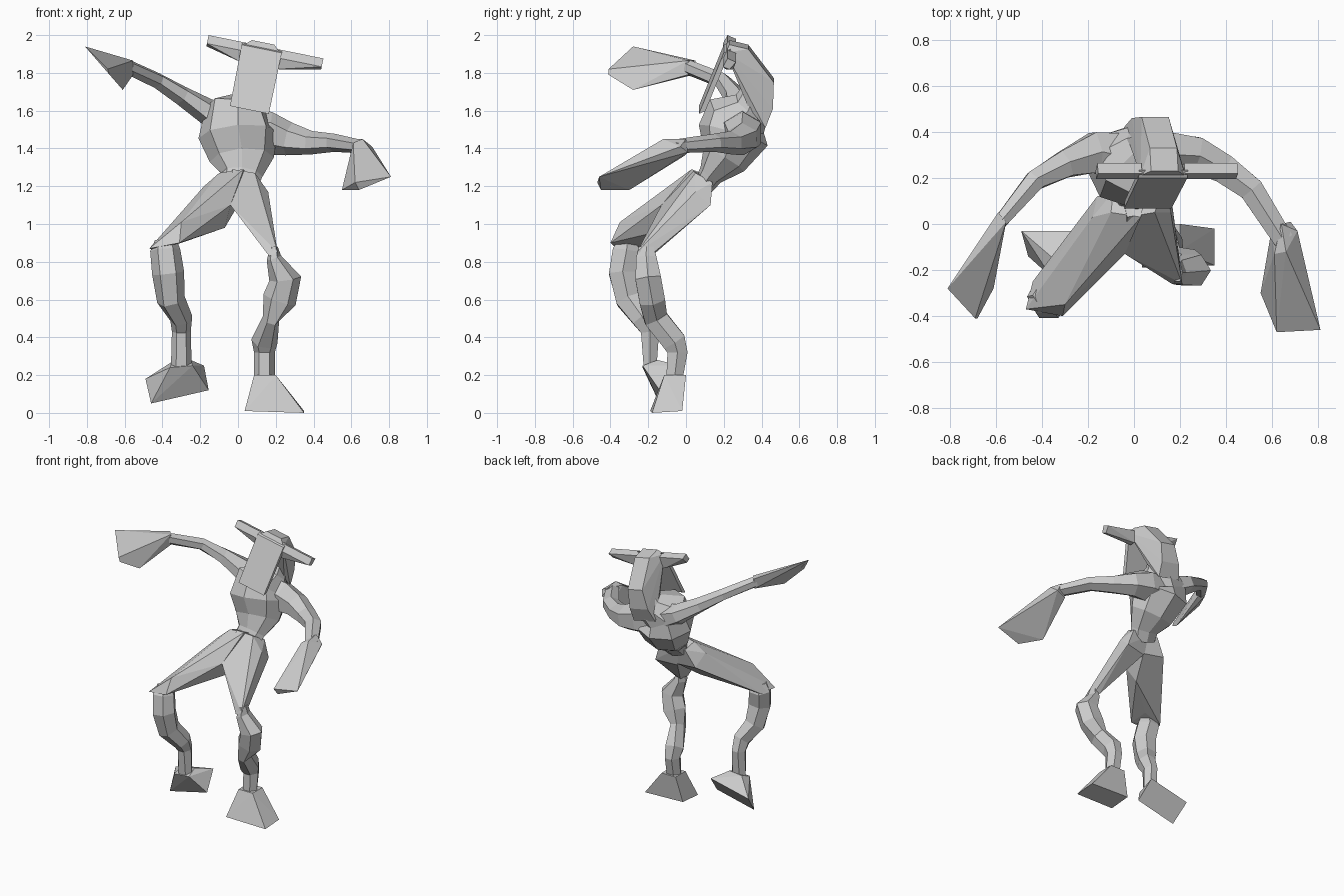
import bpy, bmesh, math
from mathutils import Vector, Matrix

cube = bpy.data.objects.get("Cube")
if cube:
    bpy.data.objects.remove(cube, do_unlink=True)

grey = bpy.data.materials.new("pale_grey")
grey.use_nodes = True
colour = (0.6, 0.6, 0.6, 1)
grey.diffuse_color = colour
grey.node_tree.nodes["Principled BSDF"].inputs["Base Color"].default_value = colour


def finish(name, bm):
    """Turn a bmesh into a flat-shaded object."""
    bmesh.ops.recalc_face_normals(bm, faces=bm.faces)
    mesh = bpy.data.meshes.new(name)
    bm.to_mesh(mesh)
    bm.free()
    mesh.materials.append(grey)
    obj = bpy.data.objects.new(name, mesh)
    bpy.context.collection.objects.link(obj)
    return obj


def hull(name, points):
    """Faceted solid wrapped around a few corner points."""
    bm = bmesh.new()
    for p in points:
        bm.verts.new(p)
    result = bmesh.ops.convex_hull(bm, input=bm.verts)
    spare = [v for v in result["geom_interior"] if isinstance(v, bmesh.types.BMVert)]
    bmesh.ops.delete(bm, geom=spare, context="VERTS")
    bmesh.ops.dissolve_limit(bm, angle_limit=math.radians(2), verts=bm.verts, edges=bm.edges)
    return finish(name, bm)


def ring_points(centre, tangent, side, a, b, sides):
    """Polygon across the tangent: half-size a along side, b along the other axis."""
    t = tangent.normalized()
    u = (side - t * side.dot(t)).normalized()
    v = t.cross(u)
    points = []
    for i in range(sides):
        ang = math.tau * i / sides
        points.append(centre + u * a * math.cos(ang) + v * b * 1.12 * math.sin(ang))
    return points


def loft(name, sections, side, sides=6):
    """Skin polygon sections given as x, y, z, half width, half depth."""
    bm = bmesh.new()
    centres = [Vector(s[:3]) for s in sections]
    last = len(centres) - 1
    rings = []
    for i, s in enumerate(sections):
        tangent = centres[min(i + 1, last)] - centres[max(i - 1, 0)]
        pts = ring_points(centres[i], tangent, side, s[3], s[4], sides)
        rings.append([bm.verts.new(p) for p in pts])
    for low, high in zip(rings, rings[1:]):
        for i in range(sides):
            j = (i + 1) % sides
            bm.faces.new((low[i], low[j], high[j], high[i]))
    bm.faces.new(rings[0])
    bm.faces.new(rings[-1])
    return finish(name, bm)


across = Vector((1, 0, 0))
upward = Vector((0, 0, 1))

# Torso: narrow waist, swelling chest, neck rising towards the back
loft("torso", [
    (0, .09, 1.2, .1, .05),
    (.02, .13, 1.26, .11, .06),
    (.02, .2, 1.34, .17, .11),
    (0, .25, 1.47, .21, .17),
    (0, .27, 1.57, .18, .15),
    (.06, .35, 1.63, .1, .09),
    (.09, .38, 1.74, .06, .06),
], across, 8)

# Thighs: broad at the hip, meeting at the crotch and tapering to the knee
hull("left_thigh", [
    (-.03, .03, 1.29), (.09, .05, 1.27), (-.05, .13, 1.25), (.12, .14, 1.22),
    (.16, .05, 1.17), (.16, .13, 1.1), (-.04, -.13, 1.1), (0, .1, 1.09),
    (.2, -.17, .85), (.165, -.17, .84), (.165, -.26, .83), (.21, -.26, .85),
])
hull("right_thigh", [
    (-.1, .05, 1.27), (.03, .03, 1.29), (-.09, .14, 1.24), (.05, .13, 1.25),
    (-.18, .03, 1.2), (-.16, .12, 1.12), (-.04, -.13, 1.1), (-.07, -.06, .98), (0, .1, 1.1),
    (-.47, -.37, .87), (-.44, -.25, .86), (-.3, -.24, .9), (-.3, -.35, 1.01),
    (-.3, -.2, 1.01), (-.31, -.4, .9),
])

# Lower legs: bent knee, shin and narrow ankle
loft("right_lower_leg", [
    (-.38, -.31, .91, .06, .05),
    (-.385, -.315, .86, .08, .075),
    (-.37, -.335, .74, .085, .075),
    (-.355, -.3, .6, .075, .072),
    (-.3, -.225, .5, .06, .062),
    (-.3, -.19, .43, .05, .05),
    (-.3, -.19, .24, .055, .035),
], across)
loft("left_lower_leg", [
    (.19, -.21, .88, .02, .04),
    (.19, -.21, .82, .04, .055),
    (.25, -.2, .71, .085, .07),
    (.22, -.18, .6, .09, .07),
    (.175, -.16, .5, .045, .065),
    (.14, -.065, .38, .07, .065),
    (.14, -.045, .32, .055, .055),
    (.14, -.06, .19, .055, .045),
], across)

# Feet: flared blocks, one flat on the ground and one lifted at the heel
hull("left_foot", [
    (.085, -.115, .2), (.2, -.115, .2), (.085, 0, .2), (.2, 0, .2),
    (.035, -.19, .01), (.35, -.18, 0), (.04, -.02, .02), (.35, -.02, .01),
])
hull("right_foot", [
    (-.36, -.23, .24), (-.24, -.23, .25), (-.35, -.15, .27), (-.25, -.15, .28),
    (-.49, -.03, .18), (-.46, -.14, .05), (-.155, -.14, .12), (-.18, -.03, .25),
])

# Arms: shoulder, elbow and wrist
loft("right_arm", [
    (-.04, .29, 1.53, .1, .11),
    (-.17, .31, 1.6, .068, .09),
    (-.3, .26, 1.68, .052, .06),
    (-.43, .19, 1.76, .042, .045),
    (-.58, .01, 1.83, .04, .03),
], upward)
loft("left_arm", [
    (.05, .29, 1.49, .12, .1),
    (.16, .3, 1.48, .115, .1),
    (.27, .3, 1.45, .088, .08),
    (.39, .24, 1.43, .062, .065),
    (.51, .15, 1.43, .048, .055),
    (.65, -.07, 1.41, .036, .045),
], upward)

# Hands: paddles widening from the wrist
hull("right_hand", [
    (-.59, .05, 1.865), (-.555, .01, 1.865), (-.555, .01, 1.79), (-.59, .04, 1.79),
    (-.81, -.28, 1.94), (-.69, -.41, 1.82), (-.68, -.41, 1.79), (-.61, -.28, 1.71),
])
hull("left_hand", [
    (.61, -.13, 1.43), (.66, -.12, 1.45), (.71, -.03, 1.41), (.6, -.01, 1.36),
    (.64, 0, 1.45), (.68, .01, 1.38),
    (.81, -.46, 1.25), (.62, -.47, 1.22), (.64, -.45, 1.18), (.55, -.3, 1.18),
])

# Head parts share one tilted frame and are mirrored inside it
tilt = Matrix.Translation((.1, 0, 1.8)) @ Matrix.Rotation(.2, 4, "Y")


def both_sides(points):
    return [(s * x, y, z) for x, y, z in points for s in (-1, 1)]


def head_part(name, points):
    hull(name, [tilt @ Vector(p) for p in points])


head_part("skull", both_sides([
    (.1, .21, .13), (.06, .23, .165), (.06, .33, .14), (.06, .465, -.04),
    (.075, .46, -.18), (.09, .25, .05), (.08, .33, -.17), (.09, .42, -.28),
]))
plate = [(.108, .2, .13), (.105, .068, -.2)]
head_part("face_plate", both_sides(plate + [(x, y + .035, z + .015) for x, y, z in plate]))

# Horns: slanted square bars thickening at the skull
section = [(.195, .1), (.22, .145), (.265, .125), (.23, .085)]
for label, s, tip in (("right", -1, .29), ("left", 1, .33)):
    bar = [(u, y, w) for u in (.095, tip) for y, w in section]
    root = [(.1, .21, .04), (.1, .25, .04), (.17, .23, .085)]
    head_part(label + "_horn", [(s * u, y, w) for u, y, w in bar + root])
